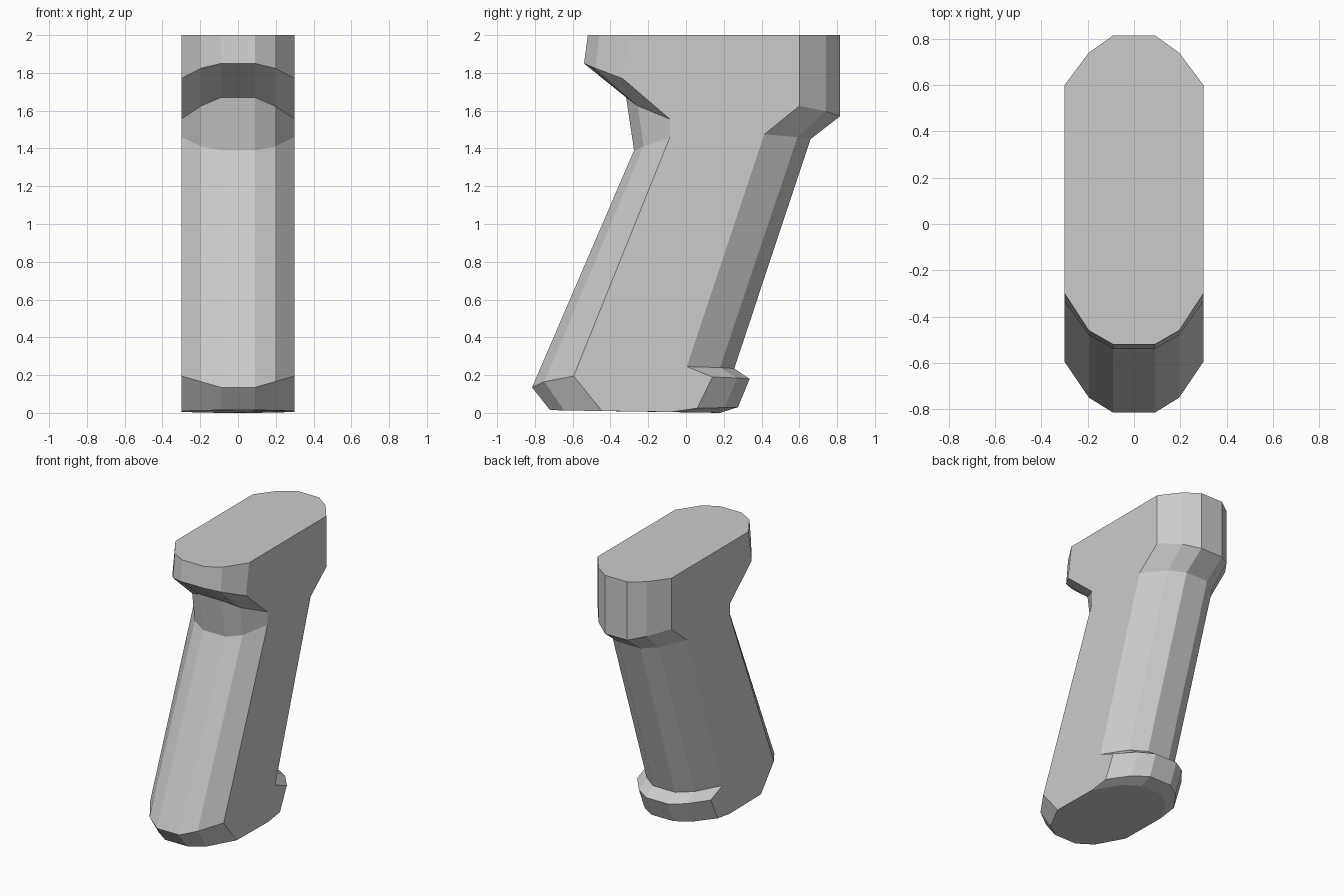
import bpy, bmesh

if "Cube" in bpy.data.objects:
    bpy.data.objects.remove(bpy.data.objects["Cube"])

# Side outlines (y, z) of the grip, front top downwards, then up the back
side = [(-.30, 2), (-.335, 1.77), (-.085, 1.555), (-.085, 1.46), (-.595, .195), (-.445, .01),
        (-.08, .005), (.06, .025), (.14, .19), (.005, .245), (.415, 1.475), (.60, 1.625), (.60, 2)]
shoulder = [(-.46, 2), (-.48, 1.825), (-.255, 1.625), (-.225, 1.41), (-.75, .165), (-.645, .013),
            (.10, .002), (.205, .028), (.27, .185), (.18, .24), (.59, 1.46), (.74, 1.597), (.74, 2)]
centre = [(-.52, 2), (-.54, 1.85), (-.317, 1.67), (-.275, 1.39), (-.815, .135), (-.72, .015),
          (.18, 0), (.275, .03), (.337, .18), (.255, .235), (.66, 1.45), (.815, 1.57), (.815, 2)]

# Loft the outlines across the width; the outermost ones close the flat sides
sections = [(-.3, side), (-.195, shoulder), (-.09, centre),
            (.09, centre), (.195, shoulder), (.3, side)]
bm = bmesh.new()
loops = [[bm.verts.new((x, y, z)) for y, z in outline] for x, outline in sections]
n = len(side)
for a, b in zip(loops, loops[1:]):
    for i in range(n):
        j = (i + 1) % n
        bm.faces.new((a[i], a[j], b[j], b[i]))
bm.faces.new(loops[0])
bm.faces.new(loops[-1][::-1])
bmesh.ops.recalc_face_normals(bm, faces=bm.faces)

# Merge the coplanar strips on the top and the base
bmesh.ops.dissolve_limit(bm, angle_limit=.02, verts=bm.verts, edges=bm.edges)

mesh = bpy.data.meshes.new("pistol_grip")
bm.to_mesh(mesh)
bm.free()
grip = bpy.data.objects.new("pistol_grip", mesh)
bpy.context.collection.objects.link(grip)
